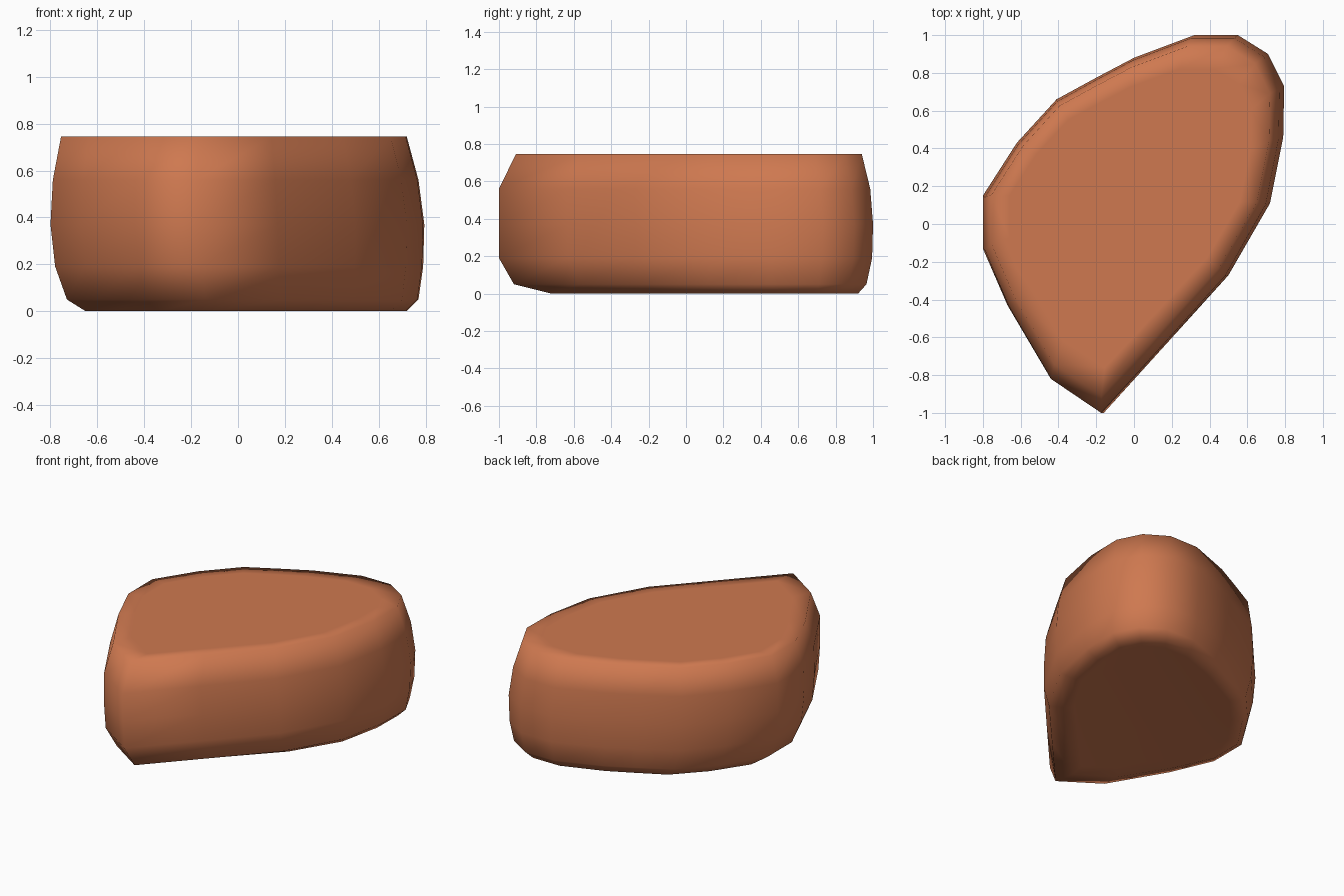
import bpy, bmesh

if "Cube" in bpy.data.objects:
    bpy.data.objects.remove(bpy.data.objects["Cube"])

# Widest outline of the stone, seen from above
OUTLINE = [(-0.17, -1.0), (0.17, -0.63), (0.50, -0.27), (0.72, 0.11), (0.79, 0.46),
           (0.795, 0.73), (0.71, 0.90), (0.55, 1.0), (0.32, 1.0), (0.0, 0.88),
           (-0.19, 0.78), (-0.41, 0.66), (-0.62, 0.43), (-0.80, 0.15),
           (-0.80, -0.13), (-0.67, -0.43), (-0.44, -0.82)]

# Layers from base to top: z, min x, max x, min y, max y
LAYERS = [(0.005, -0.57, 0.64, -0.62, 0.84),
          (0.0, -0.65, 0.72, -0.72, 0.92),
          (0.05, -0.73, 0.77, -0.92, 0.965),
          (0.19, -0.78, 0.79, -1.0, 0.995),
          (0.37, -0.80, 0.795, -1.0, 1.0),
          (0.56, -0.79, 0.77, -1.0, 0.985),
          (0.745, -0.755, 0.72, -0.91, 0.94),
          (0.745, -0.66, 0.62, -0.76, 0.82)]


def fit(v, low, high, lo, hi):
    return lo + (v - low) / (high - low) * (hi - lo)


# Stone body: stacked rings with flat caps
bm = bmesh.new()
rings = []
for z, x0, x1, y0, y1 in LAYERS:
    rings.append([bm.verts.new((fit(x, -0.80, 0.795, x0, x1),
                                fit(y, -1.0, 1.0, y0, y1), z)) for x, y in OUTLINE])
n = len(OUTLINE)
for a, b in zip(rings, rings[1:]):
    for i in range(n):
        j = (i + 1) % n
        bm.faces.new((a[i], a[j], b[j], b[i]))
bm.faces.new(rings[0][::-1])
bm.faces.new(rings[-1])
bmesh.ops.recalc_face_normals(bm, faces=bm.faces)
for f in bm.faces:
    f.smooth = True

mesh = bpy.data.meshes.new("stone")
bm.to_mesh(mesh)
bm.free()
stone = bpy.data.objects.new("stone", mesh)
bpy.context.collection.objects.link(stone)

# Terracotta colour
clay = bpy.data.materials.new("terracotta")
clay.diffuse_color = (0.62, 0.19, 0.08, 1)
clay.use_nodes = True
clay.node_tree.nodes["Principled BSDF"].inputs["Base Color"].default_value = clay.diffuse_color
mesh.materials.append(clay)
